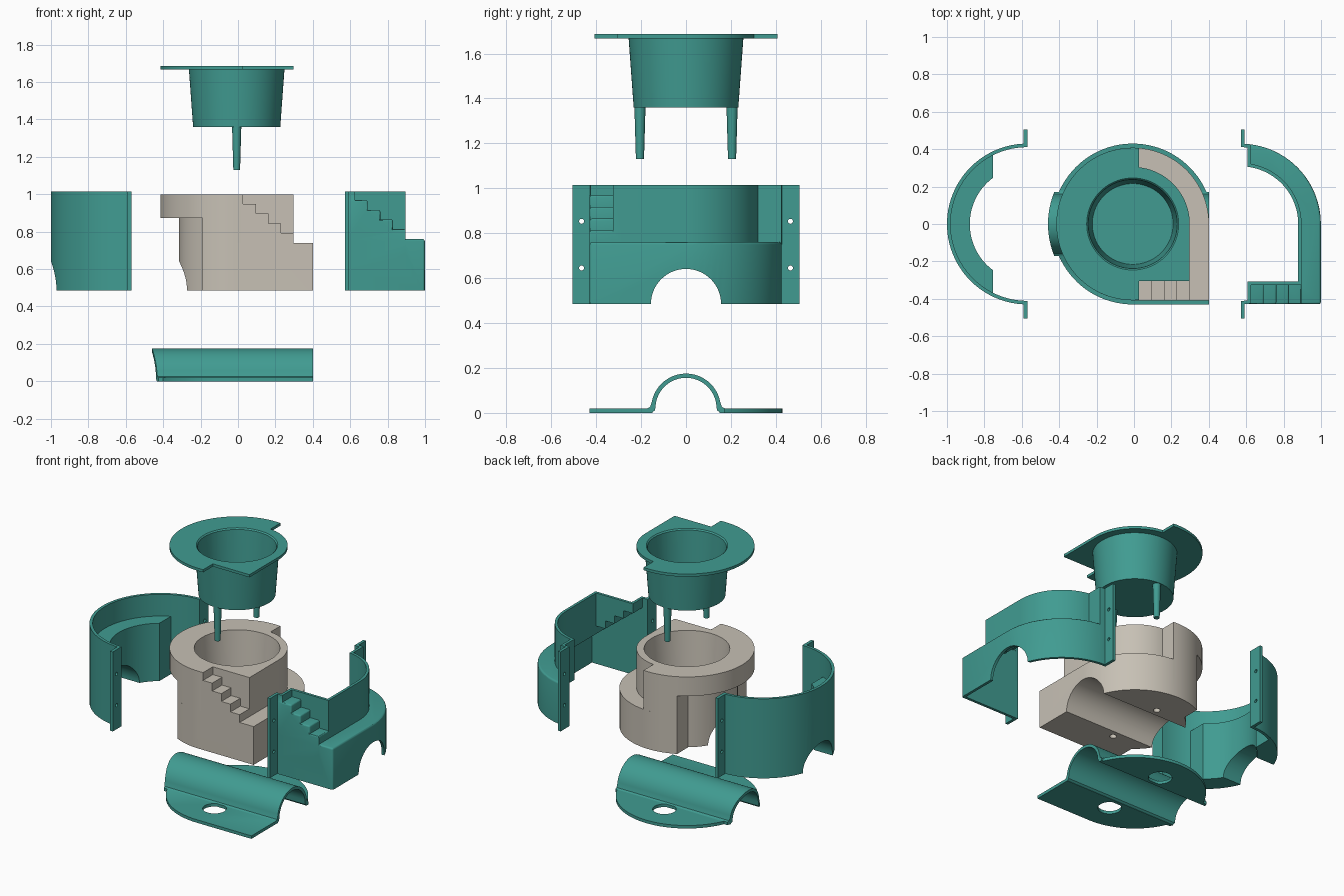
import bpy, bmesh
from math import radians, degrees, cos, sin, acos, pi
from mathutils import Vector, Matrix

if "Cube" in bpy.data.objects:
    bpy.data.objects.remove(bpy.data.objects["Cube"], do_unlink=True)


def material(name, color):
    m = bpy.data.materials.new(name)
    m.use_nodes = True
    m.diffuse_color = color
    m.node_tree.nodes["Principled BSDF"].inputs["Base Color"].default_value = color
    return m


TEAL = material("teal", (0.052, 0.33, 0.285, 1))
STONE = material("warm grey", (0.57, 0.53, 0.46, 1))

R = 0.408          # outer radius of the core
R_UP = 0.305       # radius of the upper tier
X_STEP = 0.035     # where the walkway starts
Z0, Z_LEDGE, Z_TOP = 0.485, 0.74, 1.0
X_CUT = -0.183     # side groove of the core
R_CUT = 0.308


# ---------- helpers ----------
def finish_mesh(name, bm):
    bmesh.ops.recalc_face_normals(bm, faces=bm.faces)
    me = bpy.data.meshes.new(name)
    bm.to_mesh(me)
    bm.free()
    ob = bpy.data.objects.new(name, me)
    bpy.context.collection.objects.link(ob)
    return ob


def extrude(name, pts, direction, place, round_if=None, width=0.012):
    """Extrude a flat outline; optionally round the convex edges that pass a test."""
    bm = bmesh.new()
    face = bm.faces.new([bm.verts.new(place(a, b)) for a, b in pts])
    out = bmesh.ops.extrude_face_region(bm, geom=[face])
    bmesh.ops.translate(bm, vec=direction,
                        verts=[v for v in out["geom"] if isinstance(v, bmesh.types.BMVert)])
    bmesh.ops.recalc_face_normals(bm, faces=bm.faces)
    if round_if:
        edges = [e for e in bm.edges if e.calc_face_angle_signed(0) > radians(40)
                 and round_if((e.verts[0].co + e.verts[1].co) / 2)]
        bmesh.ops.bevel(bm, geom=edges, offset=width, segments=3, profile=0.5,
                        affect='EDGES', clamp_overlap=True)
    return finish_mesh(name, bm)


def prism(name, pts, z0, z1, round_if=None):
    return extrude(name, pts, Vector((0, 0, z1 - z0)), lambda a, b: (a, b, z0), round_if)


def cone(r0, r1, z0, z1, x=0, y=0, along_x=False):
    bm = bmesh.new()
    bmesh.ops.create_cone(bm, cap_ends=True, segments=72 if r0 > 0.1 else 24,
                          radius1=r0, radius2=r1, depth=z1 - z0)
    if along_x:     # z0 and z1 are then the spread of the rod, x its height
        bmesh.ops.rotate(bm, verts=bm.verts, matrix=Matrix.Rotation(pi / 2, 3, 'Y'))
        bmesh.ops.translate(bm, verts=bm.verts, vec=((z0 + z1) / 2, y, x))
    else:
        bmesh.ops.translate(bm, verts=bm.verts, vec=(x, y, (z0 + z1) / 2))
    return finish_mesh("helper", bm)


def box(x0, x1, y0, y1, z0, z1):
    return prism("helper", [(x0, y0), (x1, y0), (x1, y1), (x0, y1)], z0, z1)


def combine(ob, op, *others):
    for other in others:
        mod = ob.modifiers.new("bool", 'BOOLEAN')
        mod.operation, mod.solver, mod.object = op, 'EXACT', other
        bpy.ops.object.select_all(action='DESELECT')
        bpy.context.view_layer.objects.active = ob
        ob.select_set(True)
        bpy.ops.object.modifier_apply(modifier=mod.name)
        bpy.data.objects.remove(other, do_unlink=True)
    return ob


def finish(ob, mat, x):
    ob.data.materials.clear()
    ob.data.materials.append(mat)
    ob.data.polygons.foreach_set("material_index", [0] * len(ob.data.polygons))
    ob.location.x = x
    bpy.ops.object.select_all(action='DESELECT')
    bpy.context.view_layer.objects.active = ob
    ob.select_set(True)
    bpy.ops.object.shade_smooth_by_angle(angle=radians(30))


# ---------- outlines ----------
def arc(r, a0, a1):
    n = max(2, round(abs(a1 - a0) / 4))
    angles = [radians(a0 + (a1 - a0) * i / n) for i in range(n + 1)]
    return [(r * cos(a), r * sin(a)) for a in angles]


def cornered_disc(r):
    return arc(r, 0, 270) + [(r, -r)]


def terrace(d):
    """Outline of the upper tier grown by d."""
    r, ru, xs = R + d, R_UP + d, X_STEP + d
    a, b = degrees(acos(xs / r)), degrees(acos(xs / ru))
    return arc(r, a, 360 - a) + [(xs, -ru), (ru, -ru)] + arc(ru, 0, b)


def body(name, d, bottom, top, rounded=False):
    """Disc, upper tier and staircase, grown by d."""
    r, z = R + d, Z_LEDGE + d
    lower = prism(name, cornered_disc(r), bottom, z,
                  (lambda c: c.z > z - 0.001 or (c.x > r - 0.001 and c.y < -r + 0.001))
                  if rounded else None)
    upper = prism("helper", terrace(d), 0.6, top)
    run, rise = (R_UP - X_STEP) / 4, (Z_TOP - Z_LEDGE) / 5
    stairs = [(0.02, 0.6), (R_UP + d, 0.6)]
    for i in range(4):
        h = z + rise * (i + 1)
        stairs += [(R_UP + d - run * i, h), (R_UP + d - run * (i + 1), h)]
    stairs += [(0.02, stairs[-1][1])]
    steps = extrude("helper", stairs, Vector((0, r - 0.29, 0)), lambda a, b: (a, -r, b),
                    (lambda c: c.z > z + 0.01 and c.y < -0.3 and c.x > 0.06)
                    if rounded else None, 0.01)
    return combine(lower, 'UNION', upper, steps)


def tunnel(r=0.156):
    return cone(r, r, -0.6, 0.6, x=Z0, along_x=True)


def flange_parts(ob, x0, x1):
    """Bolt flanges with two holes on each side."""
    for s in (-1, 1):
        y0, y1 = sorted((s * 0.412, s * 0.505))
        combine(ob, 'UNION', box(x0, x1, y0, y1, Z0, 1.015))
        for z in (0.645, 0.853):
            combine(ob, 'DIFFERENCE', cone(0.011, 0.011, -0.05, 0.05, x=z, y=s * 0.465, along_x=True))


# ---------- core block ----------
core = body("core_block", 0, Z0, Z_TOP)
t = degrees(acos(X_CUT / R_CUT))
groove = prism("helper", arc(R_CUT, t, 360 - t) + [(X_CUT, -0.5), (-0.5, -0.5), (-0.5, 0.5), (X_CUT, 0.5)],
               0.4, 0.872)
combine(core, 'DIFFERENCE', groove, tunnel(), cone(0.235, 0.259, 0.68, 1.002),
        *[cone(0.02, 0.024, 0.4, 0.72, y=s * 0.205) for s in (-1, 1)])
finish(core, STONE, -0.007)

# ---------- left shell ----------
left = prism("left_shell", arc(0.43, 90, 270) + arc(0.411, 270, 90), Z0, 1.015)
u = degrees(acos(X_CUT / 0.42))
combine(left, 'UNION', prism("helper", arc(R_CUT, t, 360 - t) + arc(0.42, 360 - u, u), Z0, 0.87))
flange_parts(left, -0.02, 0)
combine(left, 'DIFFERENCE', tunnel())
finish(left, TEAL, -0.57)

# ---------- right shell ----------
right = body("right_shell", 0.021, Z0, 1.015, rounded=True)
combine(right, 'DIFFERENCE', body("helper", 0.003, 0.4, 1.1), box(-0.6, 0.001, -0.6, 0.6, 0.3, 1.2))
flange_parts(right, 0.001, 0.02)
combine(right, 'DIFFERENCE', tunnel())
finish(right, TEAL, 0.57)

# ---------- lid with cup and legs ----------
lid = prism("cup_lid", terrace(0), 1.668, 1.686)
combine(lid, 'UNION', cone(0.233, 0.256, 1.36, 1.675),
        *[cone(0.018, 0.025, 1.13, 1.37, y=s * 0.205) for s in (-1, 1)])
combine(lid, 'DIFFERENCE', cone(0.216, 0.239, 1.378, 1.69), cone(0.23, 0.25, 1.67, 1.69))
finish(lid, TEAL, -0.007)

# ---------- base plate with tunnel arch ----------
base = prism("base_plate", cornered_disc(0.43), 0, 0.02)
combine(base, 'DIFFERENCE', box(0.407, 0.6, -0.6, 0.6, -0.1, 0.1),
        *[cone(0.072, 0.072, -0.1, 0.1, y=s * 0.237) for s in (-1, 1)])


def arch(r, foot):
    return foot + [(a, b + 0.02) for a, b in arc(r, 10, 170)] + [(-a, b) for a, b in reversed(foot)]


def along_x(pts, x0, x1):
    return extrude("helper", pts, Vector((x1 - x0, 0, 0)), lambda a, b: (x0, a, b))


vault = along_x(arch(0.155, [(0.172, 0), (0.172, 0.02), (0.16, 0.026)]), -0.5, 0.407)
combine(vault, 'INTERSECT', cone(0.453, 0.453, -0.1, 0.3))
combine(base, 'UNION', vault)
combine(base, 'DIFFERENCE', along_x(arch(0.136, [(0.15, -0.05), (0.15, 0.002), (0.138, 0.012)]), -0.6, 0.6))
finish(base, TEAL, -0.007)
